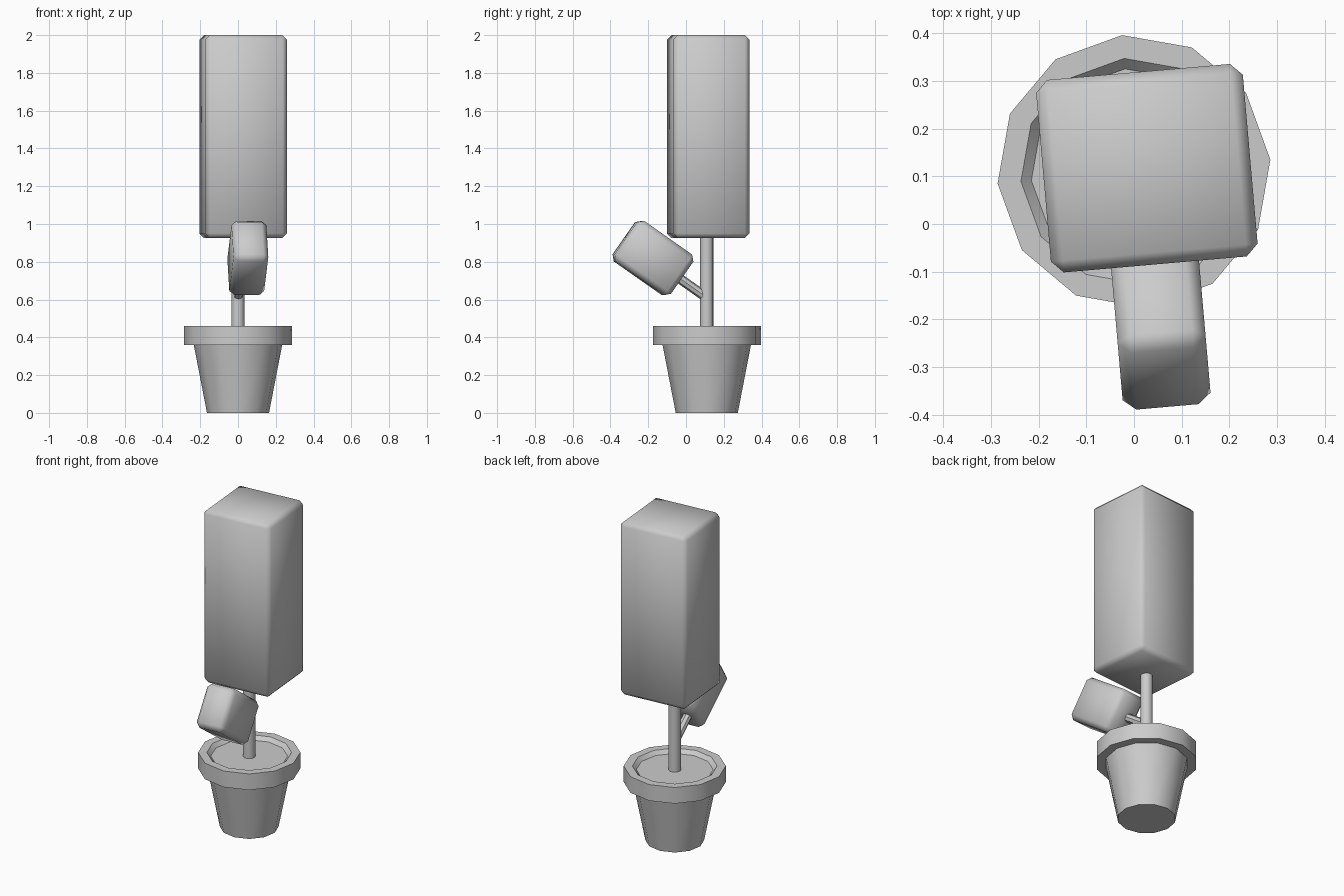
import bpy, bmesh
from math import radians, sin, cos, pi
from mathutils import Vector

if "Cube" in bpy.data.objects:
    bpy.data.objects.remove(bpy.data.objects["Cube"])

YAW = radians(5)          # whole plant is turned slightly
AXIS = Vector((0, 0.11, 0))


def finish(bm, name, angle=35):
    bmesh.ops.recalc_face_normals(bm, faces=bm.faces)
    me = bpy.data.meshes.new(name)
    bm.to_mesh(me)
    bm.free()
    ob = bpy.data.objects.new(name, me)
    bpy.context.collection.objects.link(ob)
    bpy.ops.object.select_all(action='DESELECT')
    ob.select_set(True)
    bpy.context.view_layer.objects.active = ob
    bpy.ops.object.shade_smooth_by_angle(angle=radians(angle))
    return ob


def lathe(name, profile, sides=12):
    """Revolve (radius, z) points; the first and last rings are capped."""
    bm = bmesh.new()
    rings = [[bm.verts.new((r * cos(2 * pi * i / sides), r * sin(2 * pi * i / sides), z))
              for i in range(sides)] for r, z in profile]
    for a, b in zip(rings, rings[1:]):
        for i in range(sides):
            j = (i + 1) % sides
            bm.faces.new((a[i], a[j], b[j], b[i]))
    bm.faces.new(rings[0])
    bm.faces.new(rings[-1])
    ob = finish(bm, name)
    ob.location = AXIS
    ob.rotation_euler.z = YAW
    return ob


def leaf_block(name, size, centre, tilt=0, bevel=0.025):
    bm = bmesh.new()
    bmesh.ops.create_cube(bm, size=1)
    bmesh.ops.scale(bm, vec=size, verts=bm.verts)
    bmesh.ops.bevel(bm, geom=bm.edges[:], offset=bevel, segments=1,
                    affect='EDGES', profile=0.5)
    ob = finish(bm, name, 60)
    ob.location = centre
    ob.rotation_euler = (tilt, 0, YAW)
    return ob


# Pot with rim and soil
lathe("pot", [(0.165, 0), (0.235, 0.36), (0.287, 0.36), (0.287, 0.46),
              (0.238, 0.46), (0.216, 0.437)])

# Trunk
lathe("trunk", [(0.035, 0.42), (0.035, 0.96)])

# Side branch
branch = lathe("branch", [(0.026, 0), (0.026, 0.22)], 8)
branch.location = (0, 0.11, 0.61)
branch.rotation_euler = (radians(55), 0, YAW)

# Foliage blocks
leaf_block("main_foliage", (0.435, 0.405, 1.075), (0.027, 0.117, 1.4625))
leaf_block("side_foliage", (0.185, 0.365, 0.262), (0.052, -0.175, 0.82),
           radians(-35), 0.027)
